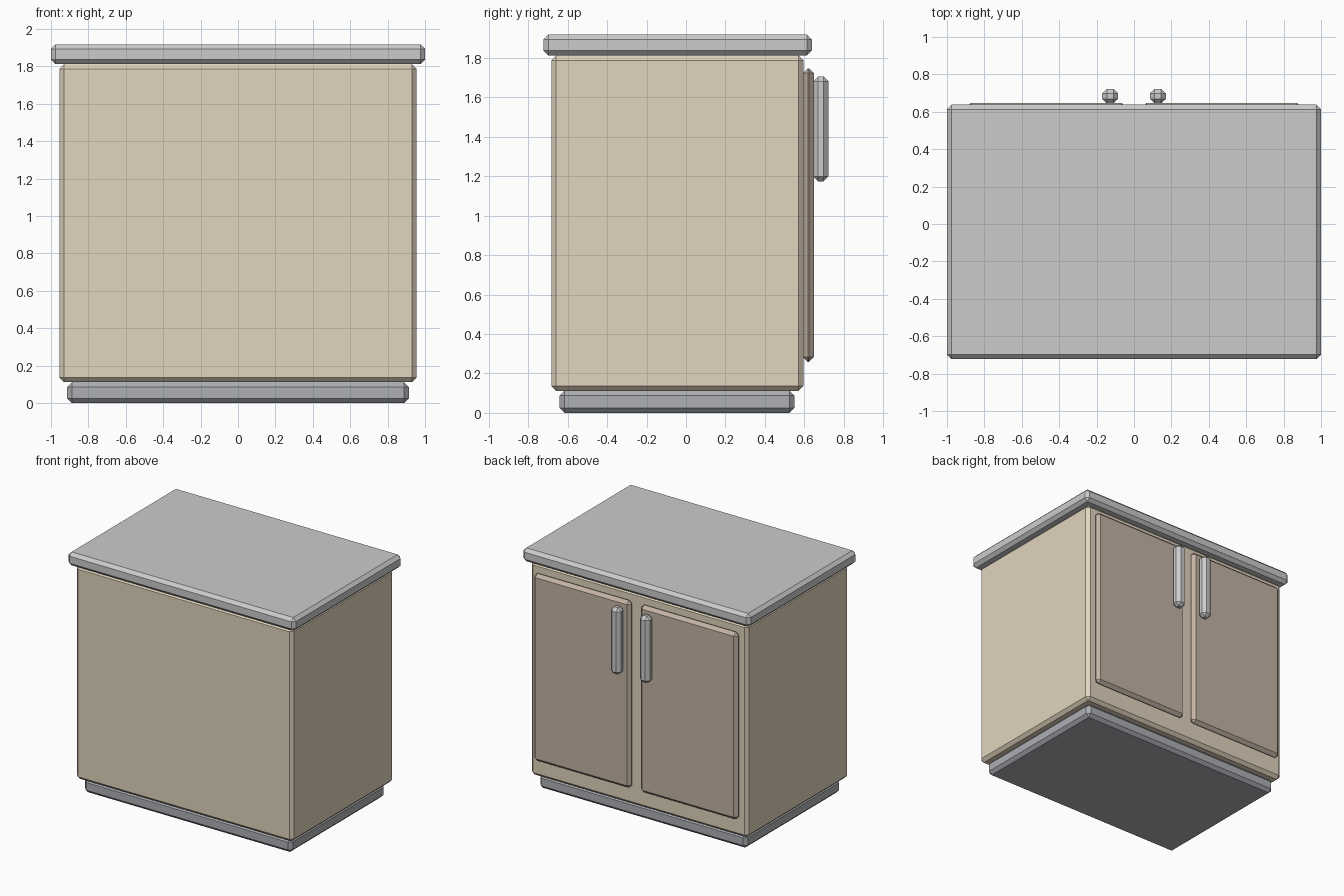
import bpy

if "Cube" in bpy.data.objects:
    bpy.data.objects.remove(bpy.data.objects["Cube"])


def material(name, color):
    mat = bpy.data.materials.new(name)
    mat.diffuse_color = (*color, 1)
    mat.use_nodes = True
    mat.node_tree.nodes["Principled BSDF"].inputs["Base Color"].default_value = mat.diffuse_color
    return mat


def block(name, xs, ys, zs, mat=None, bevel=0.025):
    """Chamfered box given by its extents on each axis."""
    lo, hi = zip(xs, ys, zs)
    bpy.ops.mesh.primitive_cube_add(size=1, location=[(a + b) / 2 for a, b in zip(lo, hi)])
    ob = bpy.context.object
    ob.name = name
    ob.scale = [b - a for a, b in zip(lo, hi)]
    bpy.ops.object.transform_apply(location=False, rotation=False, scale=True)
    mod = ob.modifiers.new("chamfer", 'BEVEL')
    mod.width = bevel
    mod.segments = 1
    if mat:
        ob.data.materials.append(mat)
    return ob


wood = material("light_wood", (0.75, 0.66, 0.51))
door_wood = material("door_wood", (0.55, 0.45, 0.37))
dark = material("dark_base", (0.42, 0.43, 0.46))

# Plinth, carcass and worktop
block("plinth", (-0.913, 0.913), (-0.64, 0.55), (0, 0.112), dark)
block("cabinet_body", (-0.955, 0.955), (-0.683, 0.595), (0.112, 1.812), wood)
block("worktop", (-1, 1), (-0.723, 0.638), (1.812, 1.918))

# Pair of doors with bar handles on the +y side
for side, s in (("left", -1), ("right", 1)):
    block(side + "_door", sorted((s * 0.042, s * 0.897)), (0.593, 0.648), (0.258, 1.747), door_wood)
    block(side + "_handle", sorted((s * 0.085, s * 0.17)), (0.644, 0.723), (1.174, 1.705))
